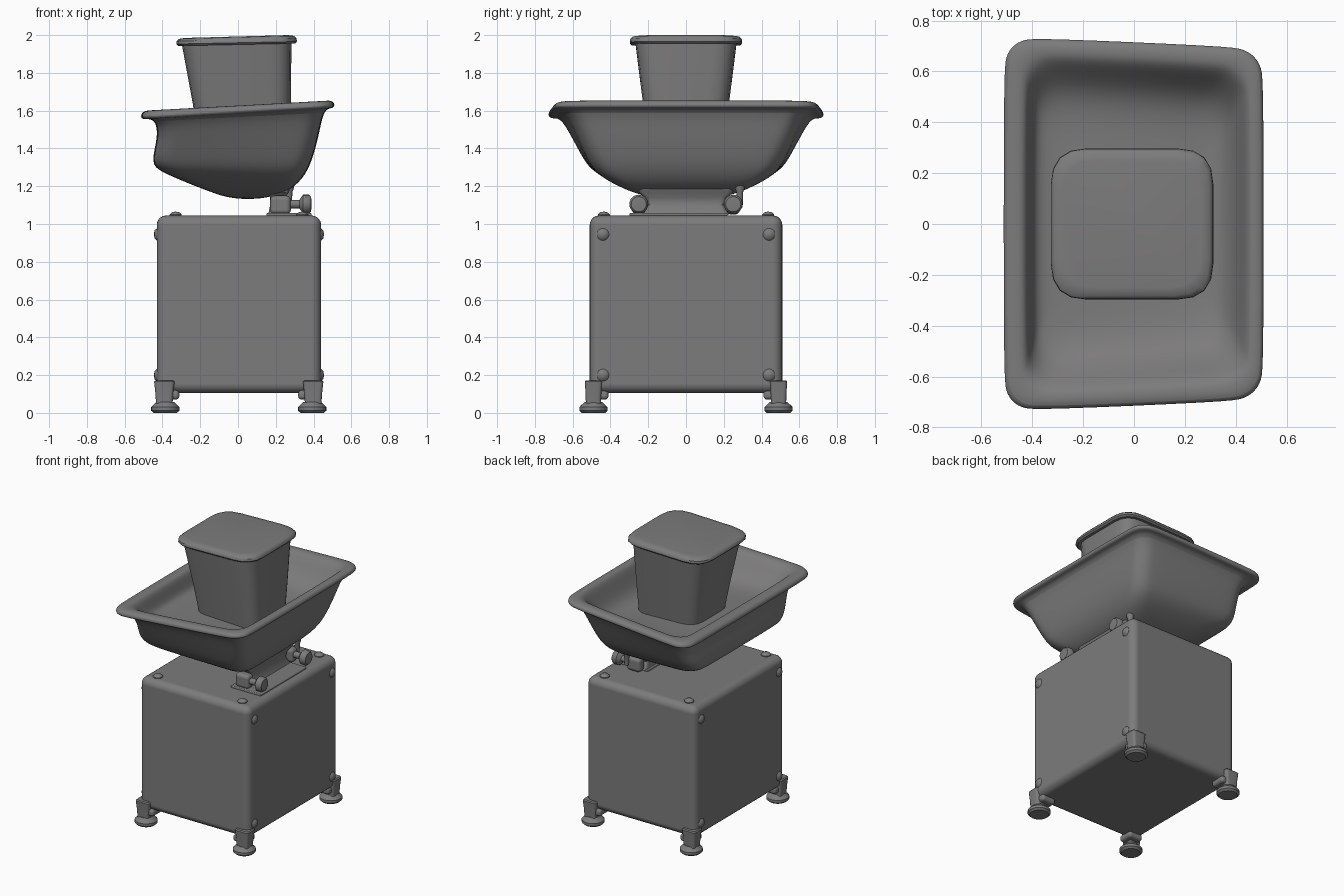
import bpy, bmesh
from math import pi, radians
from mathutils import Vector, Matrix

if "Cube" in bpy.data.objects:
    bpy.data.objects.remove(bpy.data.objects["Cube"])

grey = bpy.data.materials.new("warm_grey_metal")
grey.use_nodes = True
COLOUR = (0.205, 0.2, 0.2, 1)
grey.diffuse_color = COLOUR
grey.node_tree.nodes["Principled BSDF"].inputs["Base Color"].default_value = COLOUR


def finish(name, bm, bevel=0, segments=3, subdiv=0, angle=40):
    """Turn a bmesh into a smooth-shaded grey object."""
    bmesh.ops.recalc_face_normals(bm, faces=bm.faces)
    mesh = bpy.data.meshes.new(name)
    bm.to_mesh(mesh)
    bm.free()
    obj = bpy.data.objects.new(name, mesh)
    bpy.context.collection.objects.link(obj)
    mesh.materials.append(grey)
    bpy.ops.object.select_all(action='DESELECT')
    obj.select_set(True)
    bpy.context.view_layer.objects.active = obj
    bpy.ops.object.shade_smooth_by_angle(angle=radians(angle))
    if bevel:
        mod = obj.modifiers.new("bevel", 'BEVEL')
        mod.width, mod.segments, mod.limit_method = bevel, segments, 'ANGLE'
        mod.harden_normals = True
    if subdiv:
        obj.modifiers.new("subdivision", 'SUBSURF').levels = subdiv
        obj.modifiers["subdivision"].render_levels = subdiv
    return obj


def box(name, lo, hi, bevel=0.01, segments=3):
    lo, hi = Vector(lo), Vector(hi)
    bm = bmesh.new()
    bmesh.ops.create_cube(bm, size=1)
    bmesh.ops.scale(bm, vec=hi - lo, verts=bm.verts)
    bmesh.ops.translate(bm, vec=(lo + hi) / 2, verts=bm.verts)
    return finish(name, bm, bevel, segments)


def rounded_ring(xl, xr, hl, hr, zl, zr, r, steps=4):
    """Rounded four-sided ring; y half-widths and heights vary from left to right."""
    corners = [Vector((xl, -hl, zl)), Vector((xr, -hr, zr)),
               Vector((xr, hr, zr)), Vector((xl, hl, zl))]
    ring = []
    for i, c in enumerate(corners):
        a = c + (corners[i - 1] - c).normalized() * r
        b = c + (corners[(i + 1) % 4] - c).normalized() * r
        for k in range(steps + 1):
            t = k / steps
            ring.append(a * (1 - t) ** 2 + c * 2 * t * (1 - t) + b * t * t)
    return ring


def loft(name, rings, subdiv=0, angle=40):
    bm = bmesh.new()
    loops = [[bm.verts.new(p) for p in ring] for ring in rings]
    for a, b in zip(loops, loops[1:]):
        for i in range(len(a)):
            j = (i + 1) % len(a)
            bm.faces.new((a[i], a[j], b[j], b[i]))
    bm.faces.new(loops[0][::-1])
    bm.faces.new(loops[-1])
    return finish(name, bm, subdiv=subdiv, angle=angle)


def lathe(name, profile, centre, axis=(0, 0, 1), angle=40):
    """Spin (radius, height) points about an axis through centre."""
    bm = bmesh.new()
    pts = [bm.verts.new((r, 0, h)) for r, h in profile]
    edges = [bm.edges.new(e) for e in zip(pts, pts[1:])]
    bmesh.ops.spin(bm, geom=pts + edges, cent=(0, 0, 0), axis=(0, 0, 1),
                   angle=2 * pi, steps=24)
    bmesh.ops.remove_doubles(bm, verts=bm.verts, dist=0.0005)
    turn = Vector((0, 0, 1)).rotation_difference(Vector(axis)).to_matrix().to_4x4()
    bmesh.ops.transform(bm, matrix=Matrix.Translation(centre) @ turn, verts=bm.verts)
    return finish(name, bm, angle=angle)


# Cabinet
box("cabinet", (-0.43, -0.51, 0.105), (0.44, 0.51, 1.045), 0.05, 5)

# Legs, feet and screws at the four corners
DOME = [(0.032, -0.01), (0.032, 0.005), (0.022, 0.016), (0, 0.021)]
FOOT = [(0, 0), (0.062, 0), (0.075, 0.012), (0.075, 0.03), (0.06, 0.045),
        (0.046, 0.058), (0, 0.06)]
for sx, side in ((-1, "right"), (1, "left")):
    for sy, end in ((-1, "front"), (1, "back")):
        tag = end + "_" + side
        cx, cy = (0.393 if sx > 0 else -0.385), sy * 0.49
        loft("leg_" + tag, [rounded_ring(cx + sx * 0.005 - w, cx + sx * 0.005 + w, v, v, z, z, 0.02)
                            for w, v, z in ((0.043, 0.04, 0.04), (0.048, 0.042, 0.11),
                                            (0.054, 0.046, 0.165), (0.048, 0.04, 0.172))]
             ).location.y = cy
        # Gusset that tucks the leg under the cabinet
        gx, gy = cx - sx * 0.02, cy - sy * 0.025
        box("gusset_" + tag, (gx - 0.055, gy - 0.055, 0.07), (gx + 0.055, gy + 0.055, 0.12), 0.02)
        lathe("foot_" + tag, FOOT, (cx, cy, 0))
        lathe("top_screw_" + tag, DOME, (0.005 + sx * 0.335, sy * 0.435, 1.045))
        face_x = 0.44 if sx > 0 else -0.43
        for z, level in ((0.945, "upper"), (0.2, "lower")):
            lathe("side_screw_" + level + "_" + tag, DOME, (face_x - sx * 0.005, sy * 0.44, z), (sx, 0, 0))

# Bracket that carries the tray
box("bracket_plate", (0.15, -0.3, 1.04), (0.39, 0.22, 1.058), 0.006)
loft("bracket_block", [rounded_ring(xl, xr, h, h, z, z, 0.03) for xl, xr, h, z in
                       ((0.16, 0.27, 0.23, 1.05), (0.17, 0.25, 0.2, 1.1),
                        (0.17, 0.25, 0.22, 1.14), (0.16, 0.27, 0.25, 1.17),
                        (0.16, 0.28, 0.25, 1.21))])
KNOB = [(0, -0.11), (0.022, -0.11), (0.022, -0.02), (0.035, -0.012), (0.05, 0),
        (0.05, 0.03), (0.04, 0.042), (0, 0.045)]
for sy, end in ((-1, "front"), (1, "back")):
    lathe("knob_" + end, KNOB, (0.345, sy * 0.25, 1.105), (1, 0, 0))
    box("bracket_lug_" + end, (0.17, sy * 0.25 - 0.035, 1.05), (0.28, sy * 0.25 + 0.035, 1.15), 0.025)
lathe("lever", [(0, -0.09), (0.015, -0.08), (0.018, 0), (0.026, 0.02), (0.026, 0.045), (0, 0.055)],
      (0.27, 0.285, 1.17))

# Tilted tray: outer shell from the bottom up, over the rim, down to the inner floor
TRAY = [(-0.04, 0.13, 0.17, 0.17, 1.13, 1.13, 0.06),
        (-0.2, 0.28, 0.32, 0.32, 1.19, 1.175, 0.1),
        (-0.41, 0.36, 0.49, 0.48, 1.275, 1.26, 0.13),
        (-0.465, 0.4, 0.54, 0.53, 1.32, 1.36, 0.13),
        (-0.42, 0.43, 0.62, 0.58, 1.47, 1.48, 0.13),
        (-0.44, 0.455, 0.675, 0.635, 1.56, 1.61, 0.12),
        (-0.5, 0.5, 0.725, 0.68, 1.552, 1.612, 0.13),
        (-0.517, 0.514, 0.742, 0.697, 1.565, 1.625, 0.14),
        (-0.508, 0.505, 0.732, 0.688, 1.598, 1.652, 0.14),
        (-0.45, 0.465, 0.68, 0.64, 1.605, 1.655, 0.13),
        (-0.42, 0.44, 0.645, 0.6, 1.59, 1.64, 0.14),
        (-0.4, 0.4, 0.56, 0.53, 1.5, 1.52, 0.15),
        (-0.37, 0.34, 0.46, 0.44, 1.46, 1.45, 0.14),
        (-0.2, 0.2, 0.25, 0.25, 1.46, 1.44, 0.1)]
loft("tray", [rounded_ring(*row) for row in TRAY], subdiv=2, angle=60)

# Hopper standing in the tray, with its closed lid
HOPPER = [(-0.205, 0.275, 0.2, 0.2, 1.42, 1.42, 0.1),
          (-0.24, 0.28, 0.228, 0.228, 1.64, 1.64, 0.11),
          (-0.298, 0.283, 0.268, 0.268, 1.955, 1.97, 0.12)]
loft("hopper", [rounded_ring(*row) for row in HOPPER])
LID = [(-0.29, 0.275, 0.26, 0.26, 1.945, 1.958, 0.12),
       (-0.318, 0.303, 0.288, 0.288, 1.943, 1.956, 0.14),
       (-0.327, 0.312, 0.297, 0.297, 1.953, 1.966, 0.14),
       (-0.325, 0.31, 0.295, 0.295, 1.968, 1.982, 0.14),
       (-0.312, 0.297, 0.282, 0.282, 1.98, 1.996, 0.14),
       (-0.28, 0.265, 0.25, 0.25, 1.985, 2.0, 0.13)]
loft("lid", [rounded_ring(*row) for row in LID])
